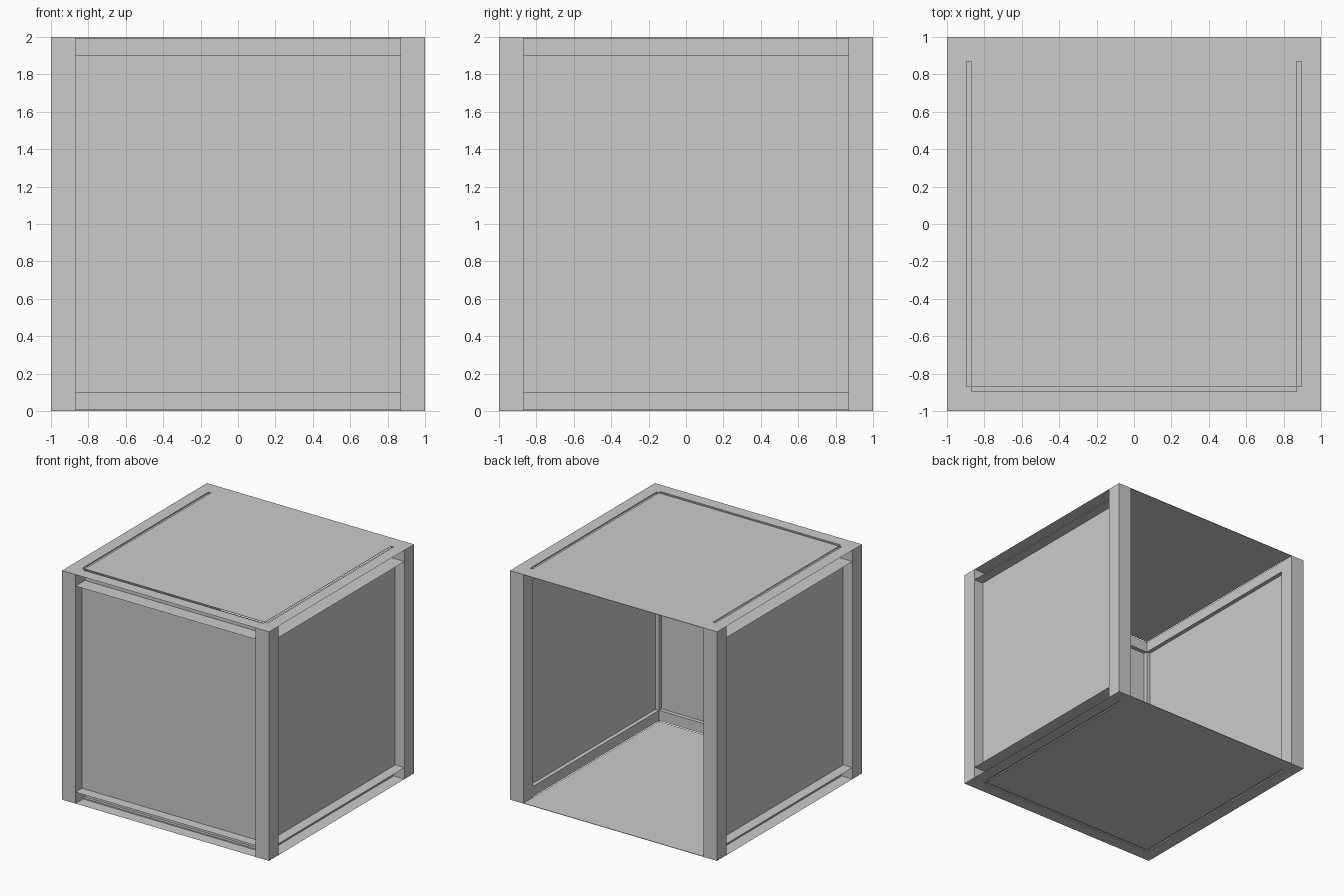
import bpy, bmesh, math
from mathutils import Matrix

if "Cube" in bpy.data.objects:
    bpy.data.objects.remove(bpy.data.objects["Cube"])

POST = 0.13          # post width
IN = 1 - POST        # inner face of posts
RAIL = 0.10          # rail height
WALL = 0.91          # wall panel position


def make(name, bm):
    bmesh.ops.recalc_face_normals(bm, faces=bm.faces)
    me = bpy.data.meshes.new(name)
    bm.to_mesh(me)
    bm.free()
    ob = bpy.data.objects.new(name, me)
    bpy.context.collection.objects.link(ob)
    return ob


def box(name, x0, x1, y0, y1, z0, z1):
    bm = bmesh.new()
    m = Matrix.Translation(((x0 + x1) / 2, (y0 + y1) / 2, (z0 + z1) / 2)) @ \
        Matrix.Diagonal((x1 - x0, y1 - y0, z1 - z0, 1))
    bmesh.ops.create_cube(bm, size=1, matrix=m)
    return make(name, bm)


def channel(name, profile, angle):
    """Open sheet channel between two posts, facing -y, turned about z."""
    bm = bmesh.new()
    rows = [[bm.verts.new((x, -d, z)) for d, z in profile] for x in (-IN, IN)]
    for i in range(len(profile) - 1):
        bm.faces.new((rows[0][i], rows[0][i + 1], rows[1][i + 1], rows[1][i]))
    bmesh.ops.rotate(bm, verts=bm.verts, matrix=Matrix.Rotation(angle, 3, 'Z'))
    return make(name, bm)


# Four corner posts
for sx in (-1, 1):
    for sy in (-1, 1):
        cx, cy, h = sx * (1 - POST / 2), sy * (1 - POST / 2), POST / 2
        name = ("back" if sy > 0 else "front") + ("_right" if sx > 0 else "_left")
        box(name + "_post", cx - h, cx + h, cy - h, cy + h, 0, 2)

# Outward-open rails with a shallow groove beside the plates, and wall panels
lower = [(1, 0), (0.895, 0), (0.895, 0.01), (IN, 0.01), (IN, RAIL), (1, RAIL)]
upper = [(d, 2 - z) for d, z in lower]
for side, angle in (("front", 0), ("right", math.pi / 2), ("left", -math.pi / 2)):
    channel(side + "_bottom_rail", lower, angle)
    channel(side + "_top_rail", upper, angle)
    panel = box(side + "_panel", -IN, IN, -WALL, -WALL + 0.005, RAIL, 2 - RAIL)
    panel.data.transform(Matrix.Rotation(angle, 4, 'Z'))

# Thin floor and roof plates, reaching the open back
box("floor_plate", -IN, IN, -IN, 1, 0, 0.004)
box("roof_plate", -IN, IN, -IN, 1, 1.996, 2)
